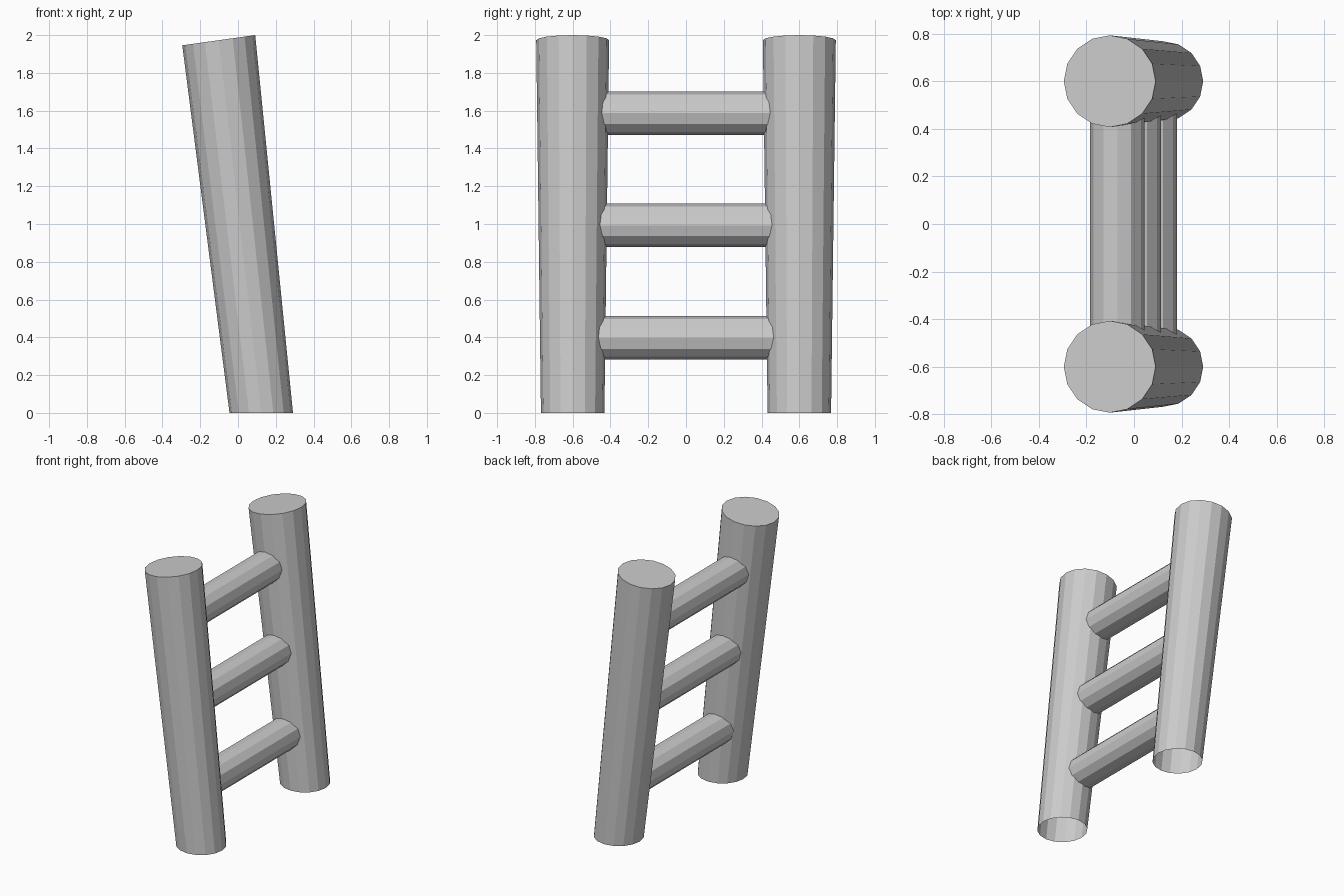
import bpy, bmesh
from math import cos, sin, tau

if "Cube" in bpy.data.objects:
    bpy.data.objects.remove(bpy.data.objects["Cube"])


def tube(name, ring_a, ring_b, cap_end=False):
    # Skin two matching rings into an open tube, optionally closing the far end
    bm = bmesh.new()
    a = [bm.verts.new(p) for p in ring_a]
    b = [bm.verts.new(p) for p in ring_b]
    n = len(a)
    for i in range(n):
        j = (i + 1) % n
        bm.faces.new((a[i], a[j], b[j], b[i]))
    if cap_end:
        bm.faces.new(b)
    bmesh.ops.recalc_face_normals(bm, faces=bm.faces)
    mesh = bpy.data.meshes.new(name)
    bm.to_mesh(mesh)
    bm.free()
    obj = bpy.data.objects.new(name, mesh)
    bpy.context.collection.objects.link(obj)


def post_ring(x, y, z, r, rise):
    # Near-horizontal ring, tilted so it climbs towards +x
    return [(x + r * cos(tau * i / 16), y + r * sin(tau * i / 16),
             z + rise * cos(tau * i / 16)) for i in range(16)]


def rung_ring(x, y, z, r=0.115):
    return [(x + r * cos(tau * i / 12), y, z + r * sin(tau * i / 12))
            for i in range(12)]


# Leaning, tapered side posts: open at the ground, capped on top
for side, y in (("left", -0.6), ("right", 0.6)):
    tube(side + "_post", post_ring(0.123, y, 0.0, 0.168, 0.0),
         post_ring(-0.102, y, 1.973, 0.193, 0.027), cap_end=True)

# Three rungs whose open ends are buried in the posts
for name, x, z in (("lower_rung", 0.065, 0.397), ("middle_rung", -0.002, 0.993),
                   ("upper_rung", -0.07, 1.587)):
    tube(name, rung_ring(x, -0.48, z), rung_ring(x, 0.48, z))
